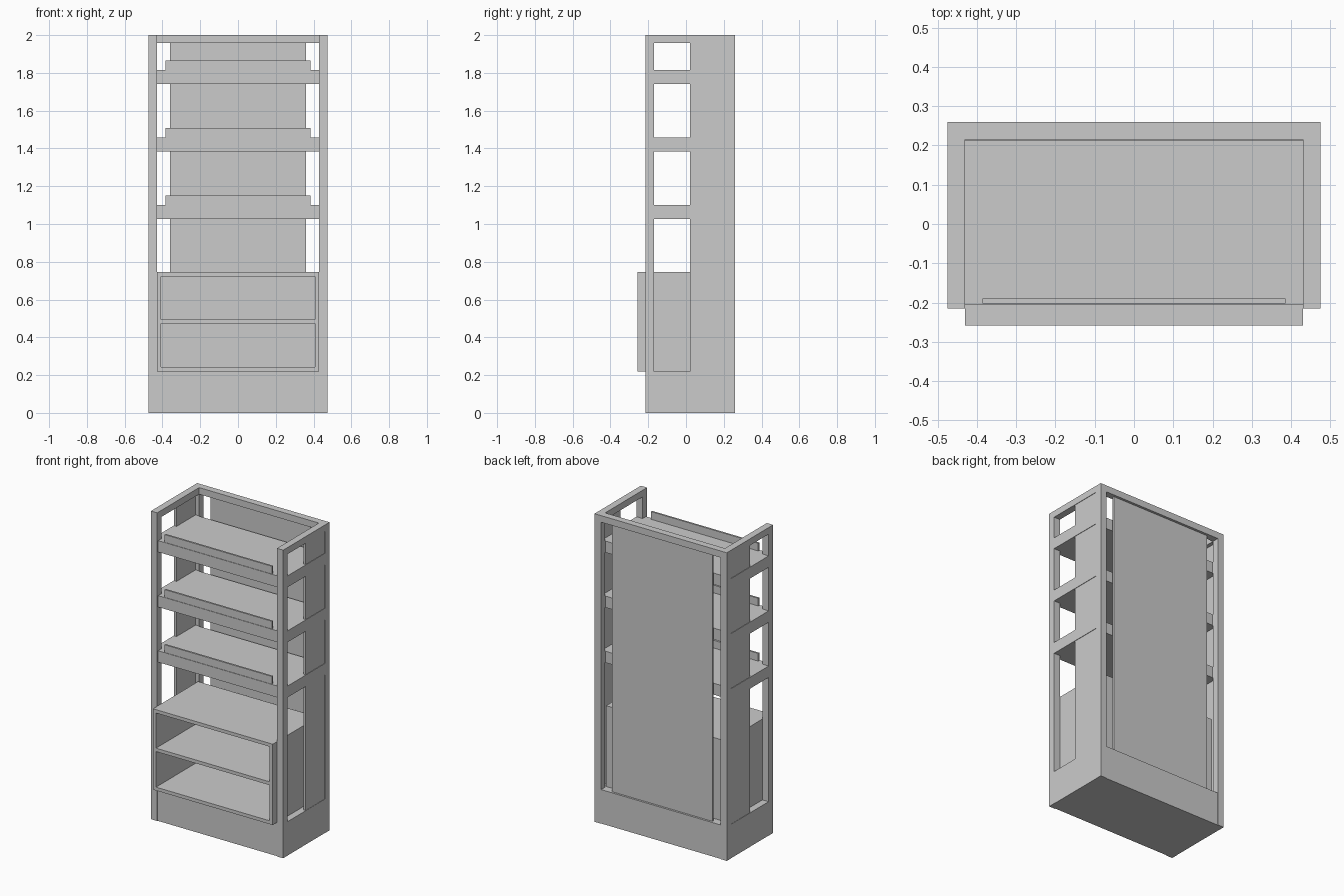
import bpy

if "Cube" in bpy.data.objects:
    bpy.data.objects.remove(bpy.data.objects["Cube"])


def box(name, x, y, z):
    """Box from (min, max) ranges on each axis."""
    verts = [(a, b, c) for a in x for b in y for c in z]
    faces = [(0, 1, 3, 2), (4, 6, 7, 5), (0, 4, 5, 1),
             (2, 3, 7, 6), (0, 2, 6, 4), (1, 5, 7, 3)]
    mesh = bpy.data.meshes.new(name)
    mesh.from_pydata(verts, [], faces)
    mesh.update()
    obj = bpy.data.objects.new(name, mesh)
    bpy.context.collection.objects.link(obj)
    return obj


def mirrored_box(name, x, y, z):
    """Box on the right side, mirrored to the left."""
    obj = box(name, x, y, z)
    obj.modifiers.new("mirror", 'MIRROR').use_axis[0] = True
    return obj


OUT, IN = 0.475, 0.43            # outer and inner x of the posts
FRONT, BACK = -0.215, 0.26       # frame depth
POST = 0.045

# Corner posts
mirrored_box("front_post", (IN, OUT), (FRONT, FRONT + POST), (0, 2))
mirrored_box("back_post", (IN, OUT), (BACK - POST, BACK), (0, 2))

# Top rails: sides and back, open at the front
mirrored_box("top_side_rail", (IN, OUT), (FRONT + POST, BACK - POST), (1.957, 2))
box("top_back_rail", (-IN, IN), (BACK - POST, BACK), (1.957, 2))

# Plinth
box("base", (-0.474, 0.474), (-0.211, 0.257), (0, 0.22))

# Back panel and half-depth side panels
box("back_panel", (-0.36, 0.36), (0.232, 0.244), (0.22, 1.965))
mirrored_box("side_panel", (0.455, 0.472), (0.02, 0.23), (0.22, 1.965))

# Three thick shelves, side rails at the same height, front lips
for i, z in enumerate((1.027, 1.385, 1.742)):
    top = z + 0.074
    box(f"shelf_{i + 1}", (-IN, IN), (-0.205, 0.212), (z, top))
    mirrored_box(f"shelf_side_rail_{i + 1}", (IN, OUT),
                 (FRONT + POST, BACK - POST), (z, top))
    box(f"shelf_lip_{i + 1}", (-0.385, 0.385), (-0.202, -0.19), (top, top + 0.05))

# Open cabinet: three boards, two sides and a back
for i, z in enumerate((0.22, 0.473, 0.723)):
    box(f"cabinet_board_{i + 1}", (-IN, IN), (-0.258, 0.205), (z, z + 0.022))
mirrored_box("cabinet_side", (0.408, IN), (-0.258, 0.205), (0.242, 0.723))
box("cabinet_back", (-0.408, 0.408), (0.187, 0.205), (0.242, 0.723))
